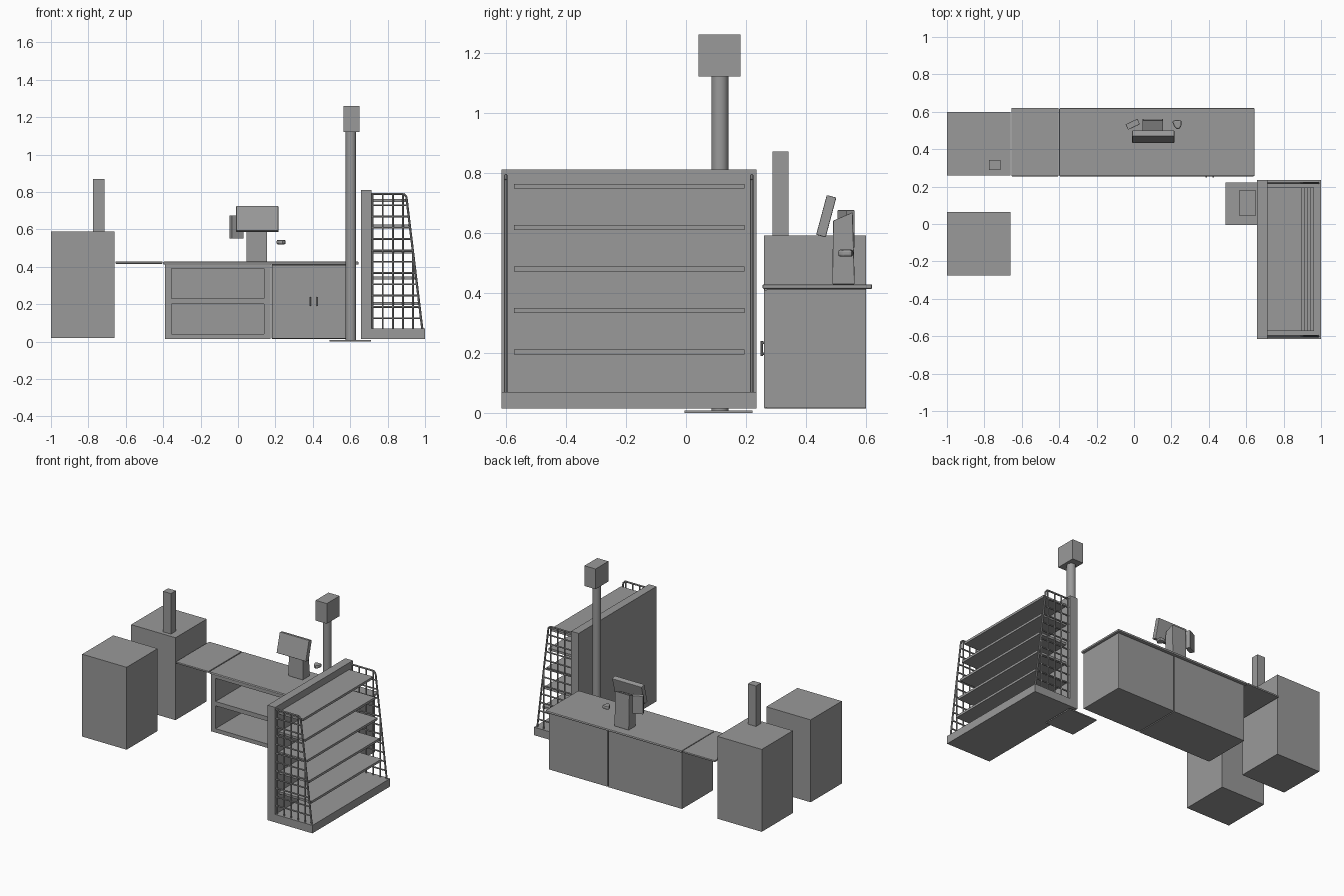
import bpy, bmesh
from math import radians
from mathutils import Vector

old = bpy.data.objects.get("Cube")
if old:
    bpy.data.objects.remove(old, do_unlink=True)

grey = bpy.data.materials.new("plain grey")
grey.use_nodes = True
colour = (0.32, 0.32, 0.32, 1)
grey.diffuse_color = colour
grey.node_tree.nodes["Principled BSDF"].inputs["Base Color"].default_value = colour


def finish(name, bm, bevel=0, segments=2, smooth=False):
    mesh = bpy.data.meshes.new(name)
    bmesh.ops.recalc_face_normals(bm, faces=bm.faces)
    bm.to_mesh(mesh)
    bm.free()
    mesh.materials.append(grey)
    ob = bpy.data.objects.new(name, mesh)
    bpy.context.collection.objects.link(ob)
    if bevel:
        mod = ob.modifiers.new("rounded edges", "BEVEL")
        mod.width, mod.segments = bevel, segments
    if smooth:
        bpy.ops.object.select_all(action="DESELECT")
        ob.select_set(True)
        bpy.context.view_layer.objects.active = ob
        bpy.ops.object.shade_smooth_by_angle(angle=radians(40))
    return ob


def box(name, x, y, z, bevel=0):
    """Box from its (low, high) span on each axis."""
    bm = bmesh.new()
    bmesh.ops.create_cube(bm, size=1)
    for v in bm.verts:
        v.co = [s[0] if c < 0 else s[1] for c, s in zip(v.co, (x, y, z))]
    return finish(name, bm, bevel)


def turned_box(name, centre, size, turn):
    ob = box(name, *[(-s / 2, s / 2) for s in size], bevel=0.003)
    ob.location, ob.rotation_euler = centre, turn
    return ob


def add_rod(bm, a, b, r, sides=8):
    a, b = Vector(a), Vector(b)
    made = bmesh.ops.create_cone(bm, cap_ends=True, segments=sides, radius1=r,
                                 radius2=r, depth=(b - a).length)
    turn = (b - a).to_track_quat("Z", "Y")
    for v in made["verts"]:
        v.co = turn @ v.co + (a + b) / 2


def rods(name, pairs, r, sides=8):
    bm = bmesh.new()
    for a, b in pairs:
        add_rod(bm, a, b, r, sides)
    return finish(name, bm, smooth=True)


def prism(name, outline, offset, bevel=0):
    bm = bmesh.new()
    face = bm.faces.new([bm.verts.new(p) for p in outline])
    made = bmesh.ops.extrude_face_region(bm, geom=[face])
    moved = [v for v in made["geom"] if isinstance(v, bmesh.types.BMVert)]
    bmesh.ops.translate(bm, verts=moved, vec=offset)
    return finish(name, bm, bevel)


# Free-standing plinths, one with a small post
for name, y in (("front_plinth", (-0.275, 0.065)), ("back_plinth", (0.26, 0.60))):
    box(name, (-1, -0.66), y, (0.02, 0.59))
box("plinth_post", (-0.775, -0.715), (0.288, 0.342), (0.59, 0.87))

# Counter top and lifting flap
box("counter_top", (-0.4, 0.645), (0.255, 0.62), (0.412, 0.428), 0.006)
box("counter_flap", (-0.655, -0.404), (0.255, 0.62), (0.416, 0.428), 0.003)

# Open cabinet
deep = (0.262, 0.60)
wide = (-0.39, 0.175)
inner = (-0.355, 0.14)
box("open_cabinet_left_side", (wide[0], inner[0]), deep, (0.015, 0.412))
box("open_cabinet_right_side", (inner[1], wide[1]), deep, (0.015, 0.412))
for name, z in (("bottom", (0.015, 0.042)), ("middle", (0.20, 0.23)), ("top", (0.39, 0.412))):
    box("open_cabinet_" + name, inner, deep, z)
box("open_cabinet_back", inner, (0.585, 0.60), (0.042, 0.39))

# Cupboard with a pair of doors
box("cupboard_body", (0.18, 0.63), (0.268, 0.60), (0.015, 0.412), 0.003)
for side, x in (("right", (0.183, 0.402)), ("left", (0.407, 0.627))):
    box(side + "_door", x, (0.26, 0.269), (0.018, 0.41))
for side, x in (("right", 0.386), ("left", 0.424)):
    rods(side + "_door_handle",
         [((x, 0.252, 0.19), (x, 0.252, 0.24)),
          ((x, 0.252, 0.197), (x, 0.262, 0.197)),
          ((x, 0.252, 0.233), (x, 0.262, 0.233))], 0.004)

# Till stand with sloping top, tilted screen, side reader and hand scanner
prism("till_stand", [(0.045, y, z) for y, z in
      ((0.487, 0.428), (0.562, 0.428), (0.555, 0.668), (0.49, 0.64))], (0.11, 0, 0), 0.003)
turned_box("till_screen", (0.103, 0.467, 0.655), (0.225, 0.033, 0.137), (radians(-15), 0, 0))
turned_box("card_reader", (-0.007, 0.533, 0.613), (0.07, 0.032, 0.125), (0, 0, radians(25)))
prism("hand_scanner", [(x, y, 0.52) for x, y in
      ((0.203, 0.55), (0.228, 0.557), (0.256, 0.553), (0.252, 0.52),
       (0.238, 0.504), (0.218, 0.515))], (0, 0, 0.024), 0.008)

# Signal post
box("post_base", (0.49, 0.71), (-0.005, 0.222), (0, 0.008))
rods("post_pole", [((0.604, 0.113, 0.005), (0.604, 0.113, 1.125))], 0.028, 32)
box("post_head", (0.565, 0.65), (0.042, 0.182), (1.12, 1.26))

# Display rack
span = (-0.615, 0.235)
box("rack_back_panel", (0.657, 0.715), span, (0.015, 0.81))
box("rack_base", (0.715, 1), span, (0.015, 0.07))


def front_x(z):
    return 0.9 + (0.79 - z) * 0.118


for i in range(5):
    z = 0.203 + i * 0.138
    box(f"rack_shelf_{i + 1}", (0.715, front_x(z) - 0.006), (-0.572, 0.195), (z - 0.008, z + 0.008))

# Wire grids at both ends of the rack
for name, y in (("right_wire_grid", -0.6), ("left_wire_grid", 0.219)):
    low, high = 0.065, 0.79
    corner = 0.015
    frame = [((front_x(low), y, low), (front_x(high), y, high - corner)),
             ((front_x(high), y, high - corner), (front_x(high) - corner, y, high)),
             ((front_x(high) - corner, y, high), (0.71, y, high))]
    rods(name + "_frame", frame, 0.006)
    wires = []
    for i in range(1, 12):
        z = low + i * (high - low) / 12
        wires.append(((0.71, y, z), (front_x(z), y, z)))
    for i in range(5):
        x = 0.72 + i * 0.054
        top = min(high, 0.79 - (x - 0.9) / 0.118)
        wires.append(((x, y, low), (x, y, top)))
    rods(name + "_wires", wires, 0.005)
